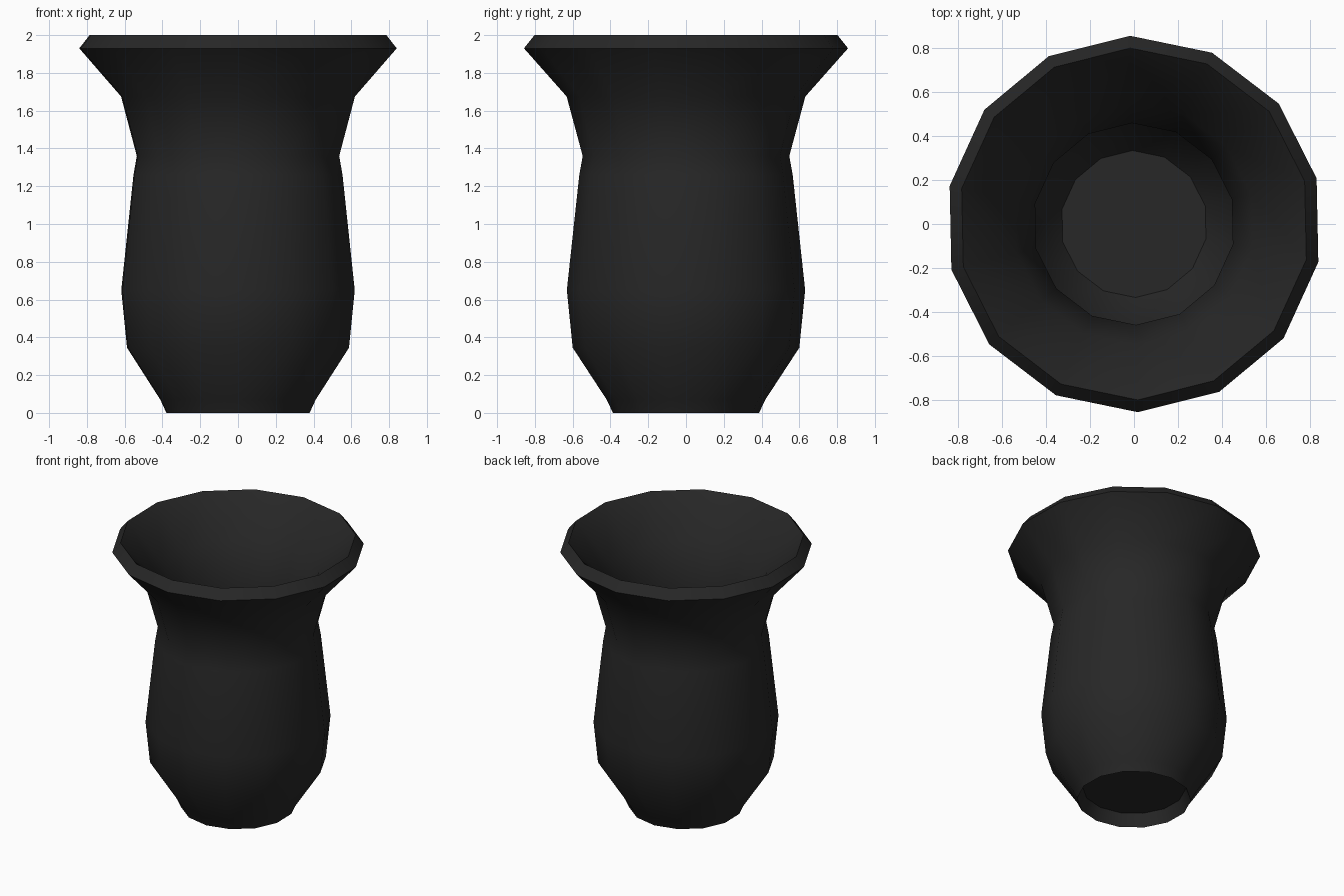
import bpy, bmesh, math

if "Cube" in bpy.data.objects:
    bpy.data.objects.remove(bpy.data.objects["Cube"])

SIDES = 14
START = math.radians(91.2)

# Profile (radius, height): underside, outer wall, rim, then inner wall to floor
PROFILE = [
    (0.35, 0.09), (0.387, 0.0), (0.42, 0.07), (0.60, 0.345), (0.631, 0.65),
    (0.565, 1.26), (0.547, 1.36), (0.632, 1.675), (0.858, 1.93), (0.802, 2.0),
    (0.55, 1.73), (0.46, 1.38), (0.545, 0.66), (0.515, 0.40), (0.335, 0.17),
]


def lathe(name, profile):
    bm = bmesh.new()
    rings = []
    for r, z in profile:
        rings.append([bm.verts.new((r * math.cos(START + math.tau * i / SIDES),
                                    r * math.sin(START + math.tau * i / SIDES), z))
                      for i in range(SIDES)])
    for a, b in zip(rings, rings[1:]):
        for i in range(SIDES):
            j = (i + 1) % SIDES
            bm.faces.new((a[i], a[j], b[j], b[i]))
    # Recessed underside and inner floor
    bm.faces.new(rings[0][::-1])
    bm.faces.new(rings[-1])
    bmesh.ops.recalc_face_normals(bm, faces=bm.faces)
    mesh = bpy.data.meshes.new(name)
    bm.to_mesh(mesh)
    bm.free()
    obj = bpy.data.objects.new(name, mesh)
    bpy.context.collection.objects.link(obj)
    return obj


# Vase
vase = lathe("vase", PROFILE)
black = bpy.data.materials.new("black_glaze")
black.diffuse_color = (0.02, 0.02, 0.02, 1)
black.use_nodes = True
black.node_tree.nodes["Principled BSDF"].inputs["Base Color"].default_value = black.diffuse_color
vase.data.materials.append(black)

# Smooth walls, sharp rim and foot
bpy.context.view_layer.objects.active = vase
vase.select_set(True)
bpy.ops.object.shade_smooth_by_angle(angle=math.radians(35))
